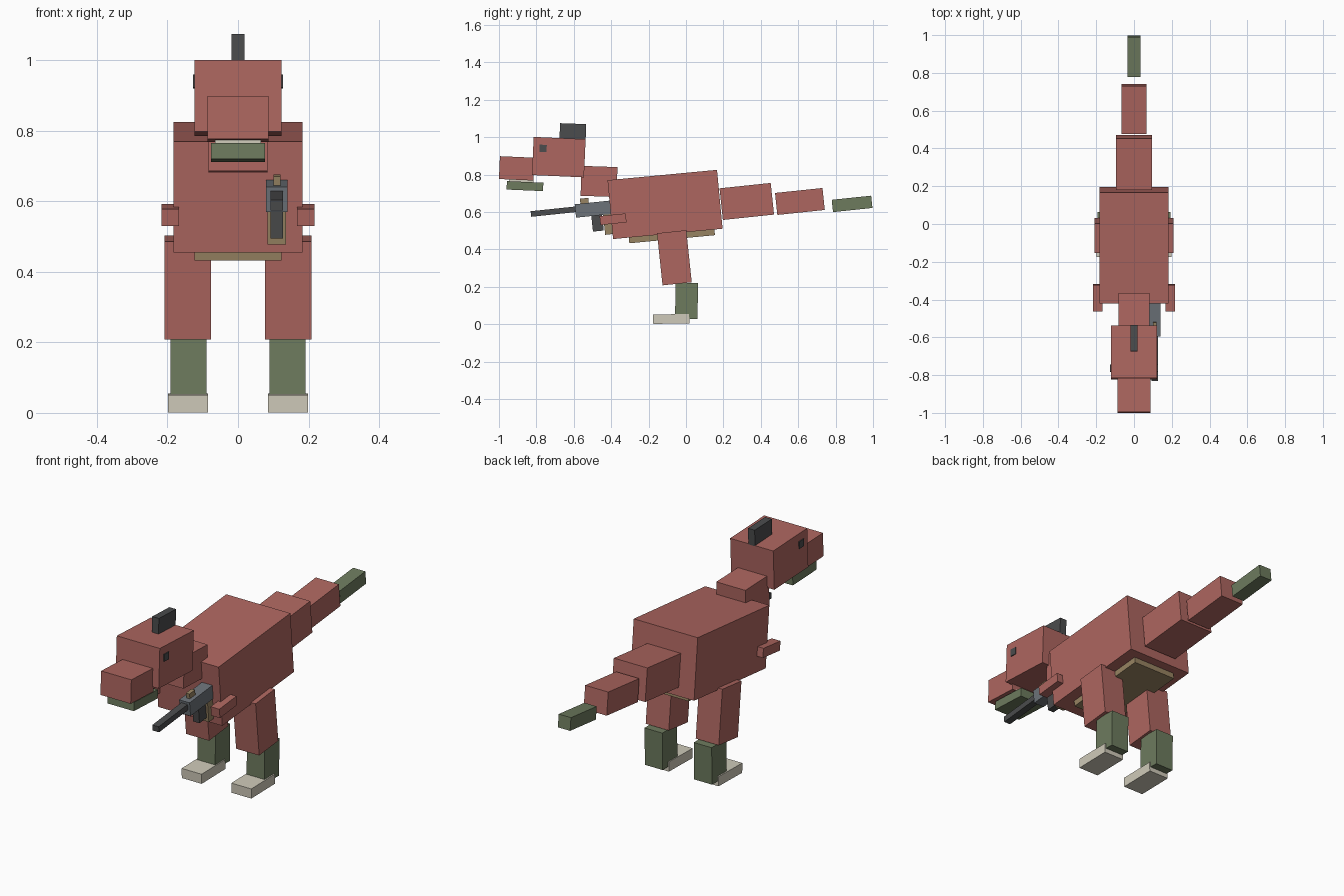
import bpy
import math


def material(name, r, g, b):
    """Flat colour given as 0-255 display values."""
    m = bpy.data.materials.new(name)
    m.diffuse_color = [(c / 255) ** 2.2 for c in (r, g, b)] + [1]
    return m


RED = material("dusty_red", 172, 102, 96)
GREEN = material("moss_green", 109, 122, 94)
CREAM = material("cream", 206, 201, 184)
TAN = material("tan", 150, 130, 98)
DARK = material("charcoal", 76, 77, 78)
STEEL = material("steel_grey", 108, 114, 120)


def box(name, mat, centre, size, pitch=0.0):
    """Box tilted about the x axis by pitch degrees."""
    bpy.ops.mesh.primitive_cube_add(size=1, location=centre,
                                    rotation=(math.radians(pitch), 0, 0))
    ob = bpy.context.object
    ob.name = name
    ob.scale = size
    ob.data.materials.append(mat)
    return ob


def pair(name, mat, centre, size, pitch=0.0):
    """Matching boxes on both sides."""
    x, y, z = centre
    box(name + "_left", mat, (x, y, z), size, pitch)
    box(name + "_right", mat, (-x, y, z), size, pitch)


# Torso and belly
box("body", RED, (0, -0.112, 0.64), (0.366, 0.588, 0.316), 5.4)
box("belly_plate", TAN, (0, -0.076, 0.474), (0.246, 0.46, 0.04), 5.4)

# Tail, tapering backwards
box("tail_base", RED, (0, 0.325, 0.656), (0.192, 0.275, 0.17), 6)
box("tail_middle", RED, (0, 0.609, 0.656), (0.132, 0.255, 0.118), 6)
box("tail_tip", GREEN, (0, 0.888, 0.643), (0.07, 0.212, 0.066), 6)

# Neck and head
box("neck", RED, (0, -0.465, 0.763), (0.166, 0.192, 0.16), -2)
box("head", RED, (0, -0.68, 0.893), (0.246, 0.278, 0.204), -2.5)
box("snout", RED, (0, -0.905, 0.833), (0.173, 0.185, 0.122), -2.5)
box("teeth", CREAM, (0, -0.88, 0.766), (0.13, 0.13, 0.022), -2.5)
box("lower_jaw", GREEN, (0, -0.861, 0.738), (0.152, 0.195, 0.045), -2.5)
box("crest", DARK, (0, -0.605, 1.03), (0.038, 0.14, 0.084), -2)
pair("eye", DARK, (0.123, -0.764, 0.94), (0.008, 0.038, 0.038), -2.5)

# Limbs
pair("arm", RED, (0.192, -0.39, 0.561), (0.05, 0.14, 0.048), 6)
pair("thigh", RED, (0.143, -0.062, 0.355), (0.132, 0.157, 0.28), 6)
pair("shin", GREEN, (0.141, 0.003, 0.125), (0.102, 0.12, 0.192), -1)
pair("foot", CREAM, (0.142, -0.079, 0.028), (0.114, 0.193, 0.05), 1)

# Carried blaster on one side
GX = 0.11
box("blaster_body", STEEL, (GX, -0.497, 0.615), (0.06, 0.19, 0.072), 6)
box("blaster_barrel", DARK, (GX, -0.705, 0.602), (0.036, 0.25, 0.03), 6)
box("blaster_magazine", DARK, (GX, -0.473, 0.54), (0.036, 0.058, 0.085), 6)
box("blaster_grip", TAN, (GX, -0.413, 0.535), (0.052, 0.05, 0.11), 6)
box("blaster_sight", TAN, (GX, -0.543, 0.655), (0.02, 0.045, 0.036), 6)
